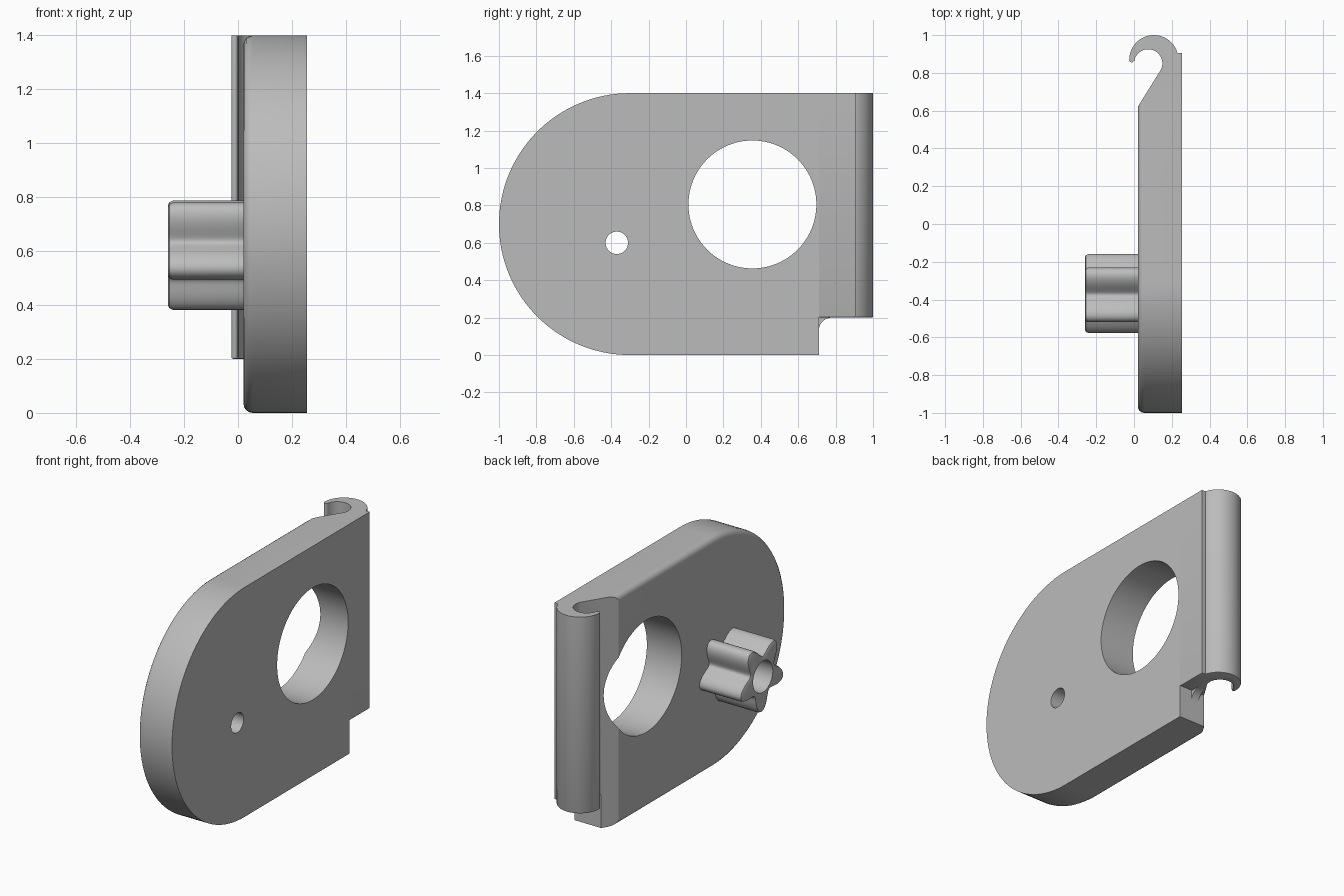
import bpy, bmesh, math
from mathutils import Vector

cube = bpy.data.objects.get("Cube")
if cube:
    bpy.data.objects.remove(cube, do_unlink=True)

grey = bpy.data.materials.new("plain_grey")
grey.use_nodes = True
grey.diffuse_color = (0.5, 0.5, 0.5, 1)
grey.node_tree.nodes["Principled BSDF"].inputs["Base Color"].default_value = (0.5, 0.5, 0.5, 1)


def arc(cx, cy, r, start, end, steps):
    """Points on an arc, angles in degrees."""
    angles = [math.radians(start + (end - start) * i / steps) for i in range(steps + 1)]
    return [(cx + r * math.cos(a), cy + r * math.sin(a)) for a in angles]


def prism(name, points, axis, low, high, bevel=0, bevel_ends=(), segments=4):
    """Extrude a profile: (y, z) along x, or (x, y) along z. Round the chosen end rims."""
    place = (lambda p, h: (h, *p)) if axis == "x" else (lambda p, h: (*p, h))
    bm = bmesh.new()
    bottom = bm.faces.new([bm.verts.new(place(p, low)) for p in points])
    top = bmesh.ops.extrude_face_region(bm, geom=[bottom])["geom"]
    shift = Vector(place((0, 0), high - low))
    bmesh.ops.translate(bm, vec=shift, verts=[v for v in top if isinstance(v, bmesh.types.BMVert)])
    bmesh.ops.recalc_face_normals(bm, faces=bm.faces)
    k = 0 if axis == "x" else 2
    rim = [e for e in bm.edges for end in bevel_ends
           if all(abs(v.co[k] - end) < 1e-5 for v in e.verts)]
    if rim:
        bmesh.ops.bevel(bm, geom=rim, offset=bevel, segments=segments, profile=0.5, affect="EDGES")
    mesh = bpy.data.meshes.new(name)
    bm.to_mesh(mesh)
    bm.free()
    mesh.materials.append(grey)
    obj = bpy.data.objects.new(name, mesh)
    bpy.context.collection.objects.link(obj)
    return obj


def activate(obj):
    bpy.ops.object.select_all(action="DESELECT")
    obj.select_set(True)
    bpy.context.view_layer.objects.active = obj


def cut(obj, cutter):
    mod = obj.modifiers.new("cut", "BOOLEAN")
    mod.operation = "DIFFERENCE"
    mod.solver = "EXACT"
    mod.object = cutter
    activate(obj)
    bpy.ops.object.modifier_apply(modifier=mod.name)
    bpy.data.objects.remove(cutter, do_unlink=True)


def bore(obj, y, z, r, low, high, steps=64):
    cut(obj, prism("bore", arc(y, z, r, 0, 360, steps)[:-1], "x", low, high))


PIN_Y, PIN_Z = -0.37, 0.6

# Plate with a round front end and softened edge on the knob side
outline = [(0.71, 0), (0.71, 1.4)] + arc(-0.3, 0.7, 0.7, 90, 270, 64)
plate = prism("plate", outline, "x", 0.02, 0.255, 0.035, (0.02,))
taper = [(0.02, 0.62), (0.08, 0.7175), (0.08, 0.9), (-0.1, 0.9), (-0.1, 0.62)]
cut(plate, prism("taper", taper, "z", -0.1, 1.5))
bore(plate, 0.355, 0.805, 0.342, -0.1, 0.4, 96)
bore(plate, PIN_Y, PIN_Z, 0.06, -0.1, 0.4)

# Hook along the back edge
hook_profile = ([(0.0755, 0.71), (0.255, 0.71), (0.255, 0.905), (0.23, 0.905)]
                + arc(0.105, 0.87, 0.13, 16, 180, 32)
                + arc(-0.0125, 0.868, 0.0125, 190, 350, 6)
                + arc(0.075, 0.85, 0.075, 170, -25, 28))
hook = prism("hook", hook_profile, "z", 0.2, 1.4, 0.008, (0.2,), 2)

# Small fillet in the notch under the hook
fillet_profile = [(0.71, 0.2)] + arc(0.78, 0.13, 0.07, 180, 90, 10)
fillet = prism("notch_fillet", fillet_profile, "x", 0.12, 0.17)

# Five-lobed knob with a bored centre
lobes = []
for i in range(120):
    a = math.tau * i / 120
    r = 0.172 + 0.046 * math.cos(5 * (a - math.radians(200)))
    lobes.append((PIN_Y + r * math.cos(a), PIN_Z + r * math.sin(a)))
knob = prism("knob", lobes, "x", -0.26, 0.021, 0.018, (-0.26,), 2)
bore(knob, PIN_Y, PIN_Z, 0.095, -0.4, 0.1)

for part in (plate, hook, fillet, knob):
    activate(part)
    bpy.ops.object.shade_smooth_by_angle(angle=math.radians(30))
